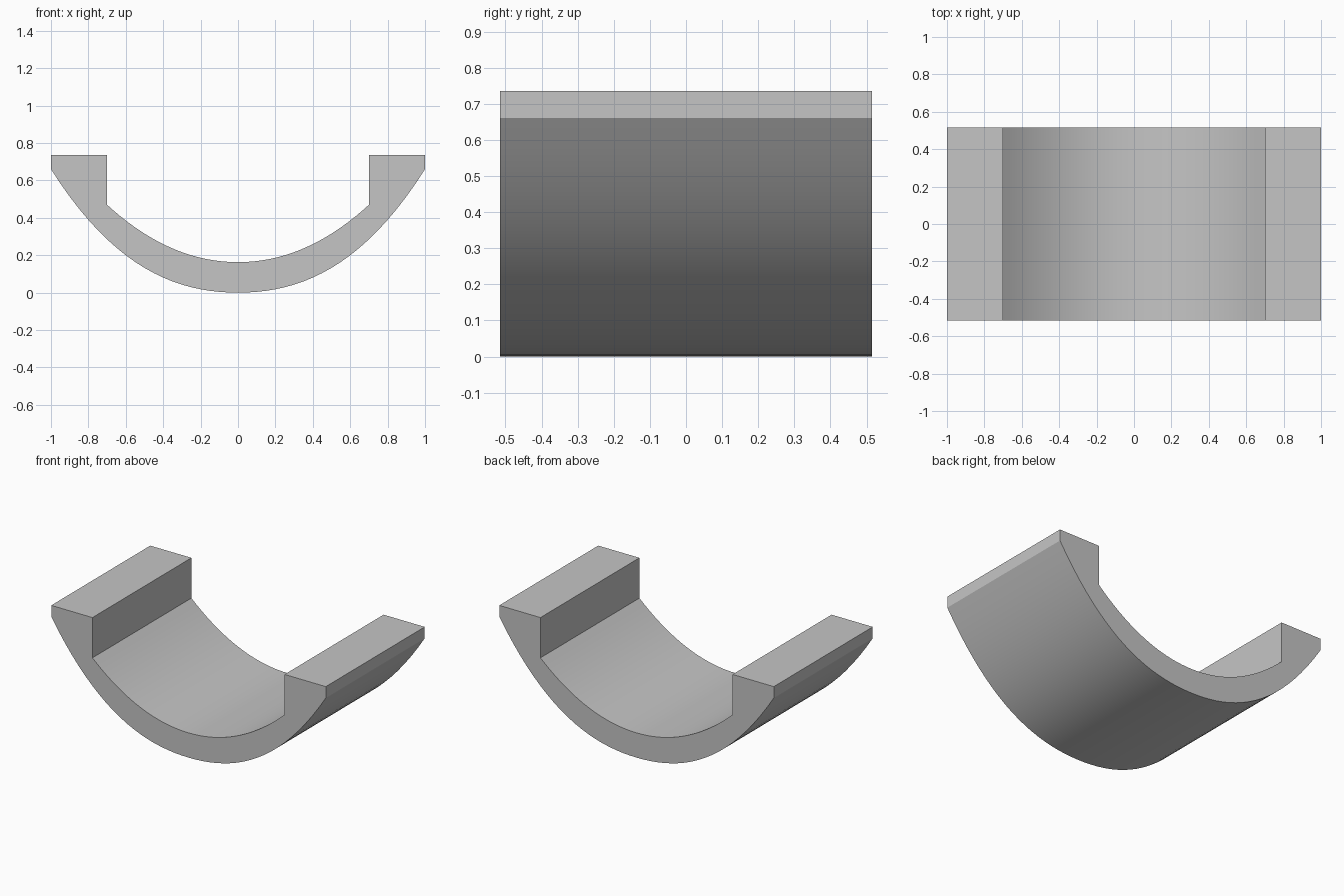
import bpy, bmesh, math

if "Cube" in bpy.data.objects:
    bpy.data.objects.remove(bpy.data.objects["Cube"])

HALF_DEPTH = 0.515
TOP = 0.735
SEGMENTS = 40

def outer(x):
    return 0.40 * x**2 + 0.26 * abs(x)**3

def inner(x):
    return 0.163 + 0.57 * x**2 + 0.08 * abs(x)**3

def span(a, b):
    return [a + (b - a) * i / SEGMENTS for i in range(SEGMENTS + 1)]

# Cross-section: curved underside, flat rims, curved channel
profile = [(x, outer(x)) for x in span(-1, 1)]
profile += [(1, TOP), (0.7, TOP)]
profile += [(x, inner(x)) for x in span(0.7, -0.7)]
profile += [(-0.7, TOP), (-1, TOP)]

# Extrude the section along y
bm = bmesh.new()
face = bm.faces.new([bm.verts.new((x, -HALF_DEPTH, z)) for x, z in profile])
result = bmesh.ops.extrude_face_region(bm, geom=[face], use_keep_orig=True)
moved = [v for v in result["geom"] if isinstance(v, bmesh.types.BMVert)]
bmesh.ops.translate(bm, verts=moved, vec=(0, 2 * HALF_DEPTH, 0))
bmesh.ops.recalc_face_normals(bm, faces=bm.faces[:])

mesh = bpy.data.meshes.new("curved_cradle")
bm.to_mesh(mesh)
bm.free()
cradle = bpy.data.objects.new("curved_cradle", mesh)
bpy.context.collection.objects.link(cradle)

# Plain grey
grey = bpy.data.materials.new("light_grey")
grey.diffuse_color = (0.56, 0.56, 0.56, 1)
grey.use_nodes = True
grey.node_tree.nodes["Principled BSDF"].inputs["Base Color"].default_value = grey.diffuse_color
mesh.materials.append(grey)

# Smooth curves, sharp rims
bpy.context.view_layer.objects.active = cradle
cradle.select_set(True)
bpy.ops.object.shade_smooth_by_angle(angle=math.radians(25))
